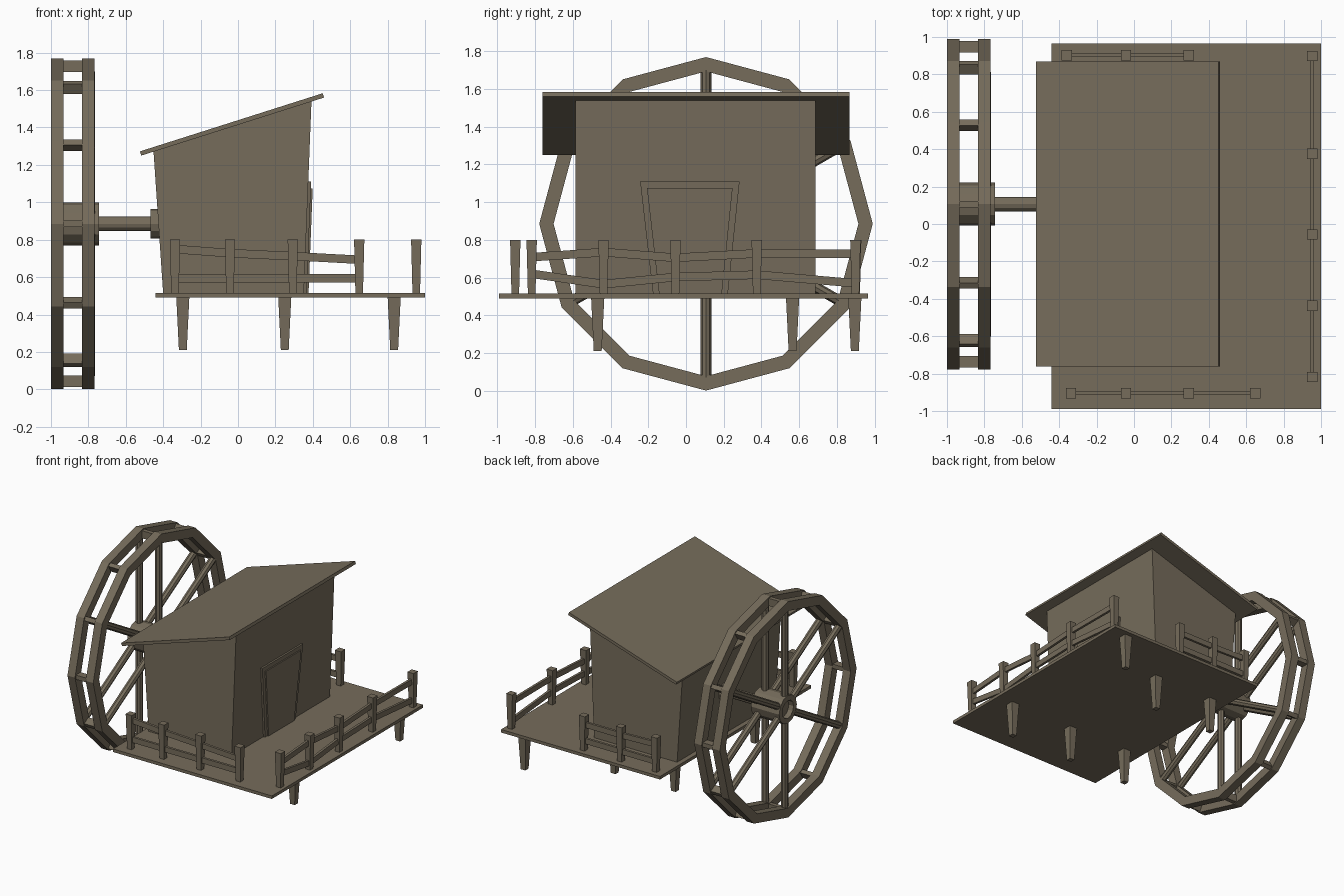
import bpy, bmesh, math
from mathutils import Vector, Matrix

if "Cube" in bpy.data.objects:
    bpy.data.objects.remove(bpy.data.objects["Cube"])

wood = bpy.data.materials.new("weathered_brown_wood")
wood.diffuse_color = (0.18, 0.15, 0.105, 1)
wood.use_nodes = True
wood.node_tree.nodes["Principled BSDF"].inputs["Base Color"].default_value = wood.diffuse_color

WY, WZ = 0.106, 0.885      # wheel axis position
DECK = 0.515               # deck top height


def finish(name, bm):
    bmesh.ops.recalc_face_normals(bm, faces=bm.faces)
    me = bpy.data.meshes.new(name)
    bm.to_mesh(me)
    bm.free()
    me.materials.append(wood)
    ob = bpy.data.objects.new(name, me)
    bpy.context.collection.objects.link(ob)
    return ob


def loft(name, loops, closed=False):
    """Skin a list of equal-length point loops; cap the ends or join them."""
    bm = bmesh.new()
    rows = [[bm.verts.new(p) for p in lp] for lp in loops]
    n = len(rows[0])
    pairs = list(zip(rows, rows[1:])) + ([(rows[-1], rows[0])] if closed else [])
    for a, b in pairs:
        for i in range(n):
            j = (i + 1) % n
            bm.faces.new((a[i], a[j], b[j], b[i]))
    if not closed:
        bm.faces.new(rows[0])
        bm.faces.new(rows[-1])
    return finish(name, bm)


def square(x, y, z, w):
    h = w / 2
    return [(x - h, y - h, z), (x + h, y - h, z), (x + h, y + h, z), (x - h, y + h, z)]


def prism_y(name, profile, y0, y1):
    return loft(name, [[(x, y, z) for x, z in profile] for y in (y0, y1)])


def circle_x(x, r, n, turn=0.0):
    """Polygon around the wheel axis, first corner at the top."""
    return [(x, WY + r * math.sin(turn + 2 * math.pi * i / n),
             WZ + r * math.cos(turn + 2 * math.pi * i / n)) for i in range(n)]


def rod(name, a, b, r, n=8):
    a, b = Vector(a), Vector(b)
    q = (b - a).to_track_quat('Z', 'Y')
    ring = [q @ Vector((r * math.cos(2 * math.pi * i / n), r * math.sin(2 * math.pi * i / n), 0))
            for i in range(n)]
    return loft(name, [[p + v for v in ring] for p in (a, b)])


def rail(name, a, b, h=0.045, t=0.02):
    """Flat board between two posts, its ends upright."""
    a, b = Vector(a), Vector(b)
    d = (b - a).normalized()
    side = Vector((-d.y, d.x, 0)).normalized() * t / 2
    up = Vector((0, 0, h / 2))
    return loft(name, [[p - side - up, p + side - up, p + side + up, p - side + up] for p in (a, b)])


# deck and tapered stilts
prism_y("deck", [(-0.44, 0.49), (1.0, 0.49), (1.0, DECK), (-0.44, DECK)], -0.99, 0.965)
for x, y in [(-0.295, -0.468), (0.25, -0.468), (0.835, -0.468),
             (-0.295, 0.565), (0.25, 0.565), (0.835, 0.895)]:
    loft("stilt", [square(x, y, 0.21, 0.042), square(x, y, 0.495, 0.07)])

# hut body and sloping roof
prism_y("hut_walls", [(-0.40, 0.51), (0.352, 0.51), (0.393, 1.545), (-0.452, 1.277)], -0.585, 0.687)
prism_y("roof", [(-0.517, 1.25), (0.46, 1.56), (0.453, 1.583), (-0.525, 1.272)], -0.762, 0.868)


# door frame and door leaf, leaning with the wall
def door(name, top, yt, yb, out):
    def wall(z):
        return 0.352 + (z - 0.51) * 0.0396
    outline = [(yb[0], DECK), (yb[1], DECK), (yt[1], top), (yt[0], top)]
    loft(name, [[(wall(z) + o, y, z) for y, z in outline] for o in (-0.01, out)])


door("door_frame", 1.11, (-0.243, 0.284), (-0.175, 0.222), 0.015)
door("door_leaf", 1.075, (-0.207, 0.247), (-0.143, 0.19), 0.025)


# fences: (x, y, top rail height, low rail height) at every post
def fence(name, posts):
    for x, y, _, _ in posts:
        loft(name + "_post", [square(x, y, 0.51, 0.04), square(x, y, 0.80, 0.055)])
    for a, b in zip(posts, posts[1:]):
        for k in (2, 3):
            rail(name + "_rail", (a[0], a[1], a[k]), (b[0], b[1], b[k]))


fence("front_fence", [(-0.337, -0.905, 0.75, 0.593), (-0.043, -0.905, 0.728, 0.593),
                      (0.293, -0.905, 0.712, 0.593), (0.648, -0.905, 0.693, 0.593)])
fence("back_fence", [(-0.36, 0.902, 0.735, 0.593), (-0.043, 0.902, 0.725, 0.593),
                     (0.293, 0.902, 0.725, 0.593)])
fence("side_fence", [(0.953, -0.818, 0.708, 0.62), (0.953, -0.437, 0.735, 0.565),
                     (0.953, -0.056, 0.705, 0.603), (0.953, 0.375, 0.728, 0.615),
                     (0.953, 0.898, 0.725, 0.57)])

# water wheel rims (twelve-sided) with spokes
RIM, INNER = 0.884, 0.808
for x0, x1, xs in [(-1.0, -0.932, -0.967), (-0.835, -0.767, -0.793)]:
    loft("wheel_rim", [circle_x(x0, RIM, 12), circle_x(x1, RIM, 12),
                       circle_x(x1, INNER, 12), circle_x(x0, INNER, 12)], closed=True)
    for i in range(6):
        a = i * math.pi / 3
        d = Vector((0, math.sin(a), math.cos(a)))
        c = Vector((xs, WY, WZ))
        rod("wheel_spoke", c + d * 0.09, c + d * 0.815, 0.028)

# paddles joining the rims at every corner
for i in range(12):
    a = i * math.pi / 6
    rad = Vector((0, math.sin(a), math.cos(a)))
    tan = Vector((0, math.cos(a), -math.sin(a)))
    c = Vector((0, WY, WZ)) + rad * 0.842
    corners = [rad * s * 0.031 + tan * t * 0.0175 for s, t in ((-1, -1), (1, -1), (1, 1), (-1, 1))]
    loft("wheel_paddle", [[c + v + Vector((x, 0, 0)) for v in corners] for x in (-0.94, -0.83)])

# hub with a recessed outer end, axle and wall bearing
loft("hub", [circle_x(-0.955, 0.072, 12), circle_x(-0.998, 0.072, 12),
             circle_x(-0.998, 0.115, 12), circle_x(-0.742, 0.115, 12)])
rod("axle", (-0.75, WY, WZ), (-0.40, WY, WZ), 0.039, 12)
rod("axle_bearing", (-0.468, WY, WZ), (-0.40, WY, WZ), 0.078, 12)
